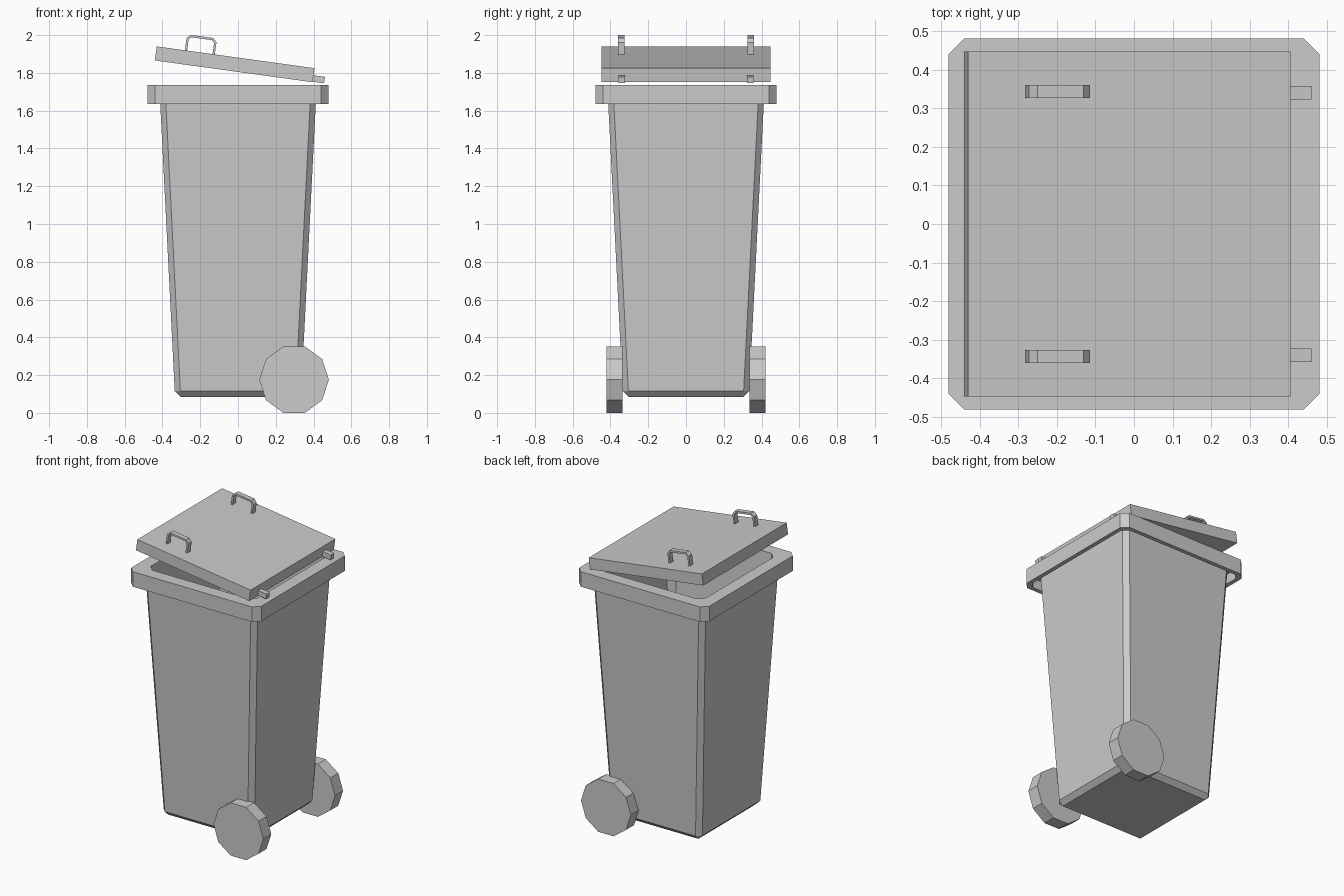
import bpy, bmesh, math

if "Cube" in bpy.data.objects:
    bpy.data.objects.remove(bpy.data.objects["Cube"])

TILT = math.atan2(0.115, 0.835)


def finish(bm, name):
    bmesh.ops.recalc_face_normals(bm, faces=bm.faces)
    mesh = bpy.data.meshes.new(name)
    bm.to_mesh(mesh)
    bm.free()
    obj = bpy.data.objects.new(name, mesh)
    bpy.context.collection.objects.link(obj)
    return obj


def prism(name, profile, y0, y1):
    """Extrude an xz outline from y0 to y1."""
    bm = bmesh.new()
    face = bm.faces.new([bm.verts.new((x, y0, z)) for x, z in profile])
    new = bmesh.ops.extrude_face_region(bm, geom=[face])["geom"]
    verts = [g for g in new if isinstance(g, bmesh.types.BMVert)]
    bmesh.ops.translate(bm, verts=verts, vec=(0, y1 - y0, 0))
    return finish(bm, name)


def on_lid(points):
    """Map (along lid, above lid) to tilted xz coordinates."""
    c, s = math.cos(TILT), math.sin(TILT)
    return [(-0.43 + u * c + v * s, 1.94 - u * s + v * c) for u, v in points]


def octagon(h, c, z):
    """Square ring of half-width h with corners cut by c."""
    k = h - c
    return [(h, -k, z), (h, k, z), (k, h, z), (-k, h, z),
            (-h, k, z), (-h, -k, z), (-k, -h, z), (k, -h, z)]


# Hollow tapered body with overhanging rim: half-width, corner cut, height
sections = [
    (0.305, 0.002, 0.085), (0.335, 0.03, 0.115), (0.415, 0.03, 1.70),
    (0.452, 0.035, 1.70), (0.452, 0.035, 1.635), (0.48, 0.04, 1.635),
    (0.48, 0.04, 1.735), (0.395, 0.04, 1.735), (0.312, 0.03, 0.125),
]
bm = bmesh.new()
rings = [[bm.verts.new(p) for p in octagon(*s)] for s in sections]
for a, b in zip(rings, rings[1:]):
    for i in range(8):
        j = (i + 1) % 8
        bm.faces.new((a[i], a[j], b[j], b[i]))
bm.faces.new(rings[0])
bm.faces.new(rings[-1])
finish(bm, "bin_body")

# Tilted lid
prism("lid", on_lid([(0, 0), (0.843, 0), (0.843, -0.075), (0, -0.075)]), -0.447, 0.447)

# Handle outline: outer arch, then inner arch
arch = [(0.15, -0.01), (0.15, 0.065), (0.17, 0.085), (0.29, 0.085),
        (0.31, 0.065), (0.31, -0.01), (0.298, -0.01), (0.298, 0.06),
        (0.285, 0.073), (0.175, 0.073), (0.162, 0.06), (0.162, -0.01)]
hinge = [(0.84, -0.038), (0.904, -0.038), (0.904, -0.072), (0.84, -0.072)]

# Ten-sided wheel outline
wheel = [(0.297 + 0.184 * math.cos(i * math.tau / 10),
          0.176 + 0.185 * math.sin(i * math.tau / 10)) for i in range(10)]

# Paired parts on both sides
for side, s in (("left", -1), ("right", 1)):
    prism("handle_" + side, on_lid(arch), s * 0.326, s * 0.36)
    prism("hinge_" + side, on_lid(hinge), s * 0.323, s * 0.357)
    prism("wheel_" + side, wheel, s * 0.336, s * 0.42)
